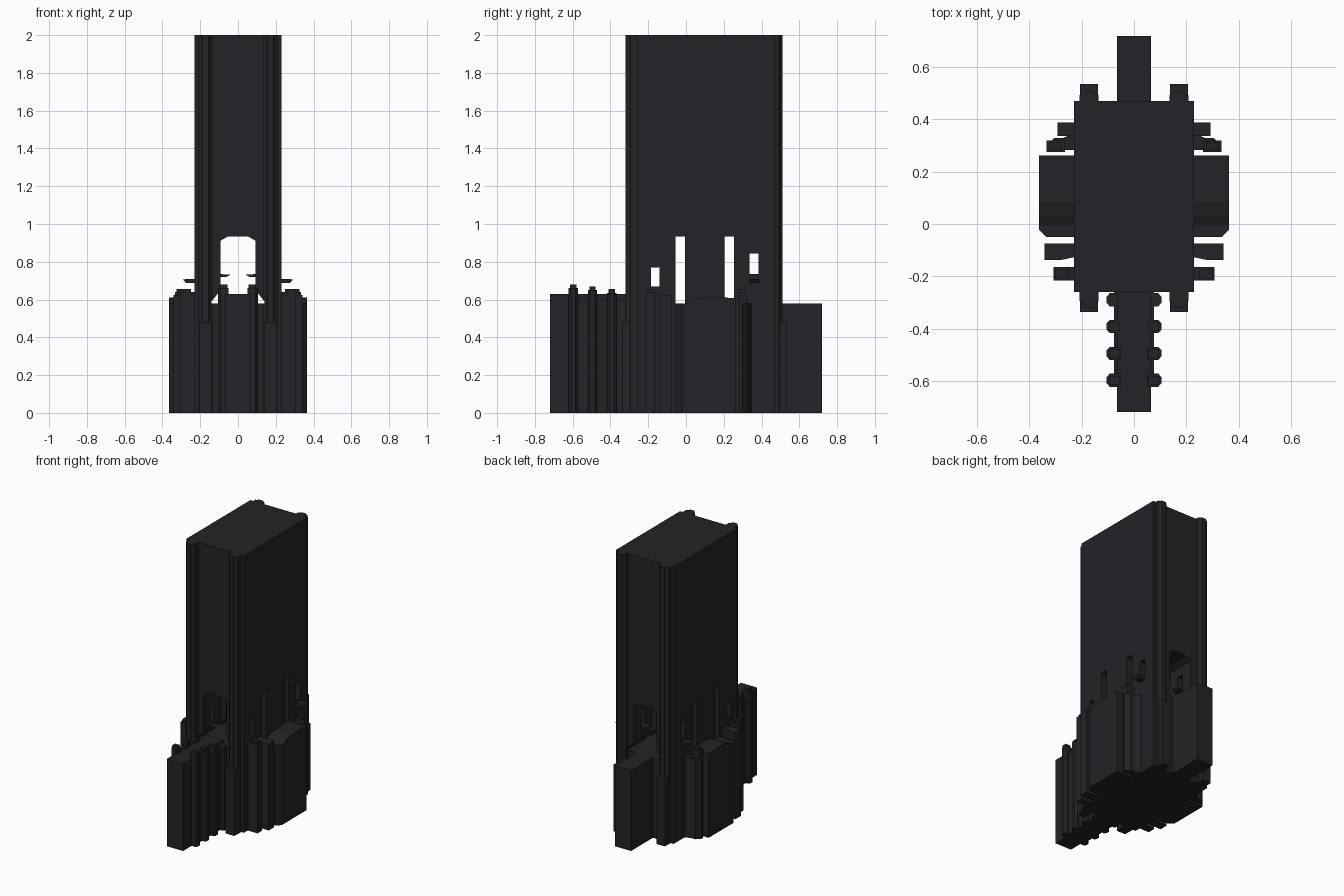
import bpy, bmesh

if "Cube" in bpy.data.objects:
    bpy.data.objects.remove(bpy.data.objects["Cube"])

dark = bpy.data.materials.new("dark_metal")
dark.diffuse_color = (0.017, 0.016, 0.02, 1)
dark.use_nodes = True
dark.node_tree.nodes["Principled BSDF"].inputs["Base Color"].default_value = dark.diffuse_color


def prism(name, pts, a, b, axis="z"):
    """Extrude a 2D profile along an axis: z uses (x,y), y uses (x,z), x uses (y,z)."""
    def place(p, t):
        return {"z": (p[0], p[1], t), "y": (p[0], t, p[1]), "x": (t, p[0], p[1])}[axis]
    bm = bmesh.new()
    low = [bm.verts.new(place(p, a)) for p in pts]
    f = bm.faces.new(low)
    top = bmesh.ops.extrude_face_region(bm, geom=[f])["geom"]
    vec = place((0, 0), b - a)
    bmesh.ops.translate(bm, vec=vec, verts=[v for v in top if isinstance(v, bmesh.types.BMVert)])
    bmesh.ops.recalc_face_normals(bm, faces=bm.faces[:])
    me = bpy.data.meshes.new(name)
    bm.to_mesh(me)
    bm.free()
    me.materials.append(dark)
    ob = bpy.data.objects.new(name, me)
    bpy.context.collection.objects.link(ob)
    return ob


def rect(x0, x1, y0, y1):
    return [(x0, y0), (x1, y0), (x1, y1), (x0, y1)]


def pair(name, pts, a, b, axis="z"):
    """Make a part and its mirror image across x = 0."""
    prism(name + "_right", pts, a, b, axis)
    if axis == "x":
        prism(name + "_left", pts, -b, -a, axis)
    else:
        prism(name + "_left", [(-x, y) for x, y in pts], a, b, axis)


def cut(target, pts, a, b, axis):
    cutter = prism("cutter", pts, a, b, axis)
    cutter.hide_render = True
    m = target.modifiers.new("cut", "BOOLEAN")
    m.operation, m.solver, m.object = "DIFFERENCE", "EXACT", cutter
    bpy.context.view_layer.update()
    dg = bpy.context.evaluated_depsgraph_get()
    me = bpy.data.meshes.new_from_object(target.evaluated_get(dg))
    target.modifiers.clear()
    target.data = me
    bpy.data.objects.remove(cutter)


# Tower plan: a box with a stepped rib near each corner
front = [(0.135, -0.26), (0.135, -0.295), (0.148, -0.305), (0.155, -0.32),
         (0.187, -0.32), (0.195, -0.305), (0.208, -0.295), (0.208, -0.26), (0.23, -0.26)]
back = [(x, 0.47 + (-0.26 - y) * 0.66) for x, y in reversed(front)]
half = front + back
plan = half + [(-x, y) for x, y in reversed(half)]
prism("base_core", plan, 0, 0.58)
tower = prism("tower", plan, 0.58, 2.0)

# Lengthwise arch, then the side slots and windows
arch = [(0.14, 0.5), (0.14, 0.59), (0.092, 0.65), (0.092, 0.912), (0.055, 0.933)]
cut(tower, arch + [(-x, z) for x, z in reversed(arch)], -0.5, 0.7, "y")
for y0, y1, z0, z1 in [(-0.055, -0.005, 0.5, 0.933), (0.205, 0.255, 0.5, 0.933),
                       (-0.185, -0.14, 0.67, 0.77), (0.335, 0.385, 0.73, 0.845)]:
    cut(tower, rect(y0, y1, z0, z1), -0.5, 0.5, "x")

# Lower corner buttresses
pair("front_buttress", rect(0.138, 0.206, -0.337, -0.25), 0, 0.48)
pair("rear_buttress", rect(0.138, 0.206, 0.46, 0.535), 0, 0.48)

# Long front and rear keels
prism("front_keel", rect(-0.065, 0.065, -0.72, -0.26), 0, 0.63)
prism("front_keel_cheeks", rect(-0.077, 0.077, -0.58, -0.25), 0, 0.60)
prism("rear_keel", rect(-0.065, 0.065, 0.46, 0.72), 0, 0.58)

# Bevelled ribs along the front keel
for i, (y, h) in enumerate([(-0.598, 0.66), (-0.495, 0.65), (-0.392, 0.635), (-0.29, 0.60)]):
    rib = [(0.05, y - 0.025), (0.093, y - 0.025), (0.105, y - 0.012),
           (0.105, y + 0.012), (0.093, y + 0.025), (0.05, y + 0.025)]
    pair(f"keel_rib_{i}", rib, 0, h)
    if i < 3:
        pair(f"keel_rib_cap_{i}", rect(0.055, 0.095, y - 0.017, y + 0.017), h, h + 0.02)

# Broad side blocks with chamfered front corners and a stepped crown
block = [(0.22, -0.05), (0.335, -0.05), (0.364, -0.022), (0.364, 0.262), (0.22, 0.262)]
pair("side_block", block, 0, 0.578)
crown = [(-0.005, 0.578), (0.03, 0.596), (0.08, 0.61), (0.21, 0.61), (0.262, 0.608), (0.262, 0.578)]
pair("side_crown", crown, 0.22, 0.364, "x")

# Side fins
pair("forward_fin", rect(0.22, 0.308, -0.217, -0.165), 0, 0.64)
pair("forward_fin_cap", rect(0.25, 0.3, -0.21, -0.175), 0.64, 0.655)
pair("middle_fin", [(0.22, -0.125), (0.28, -0.138), (0.342, -0.138), (0.342, -0.075), (0.22, -0.075)], 0, 0.625)
rear_fin = [(0.22, 0.284), (0.334, 0.284), (0.334, 0.3), (0.305, 0.33), (0.27, 0.33), (0.22, 0.352)]
pair("rear_fin", rear_fin, 0, 0.58)
pair("rear_fin_crest", rect(0.265, 0.334, 0.275, 0.32), 0.58, 0.64)
pair("rear_fin_cap", rect(0.275, 0.325, 0.284, 0.312), 0.64, 0.655)

# Thin window sills outside and inside the tower
pair("outer_sill", [(0.22, 0.687), (0.275, 0.687), (0.292, 0.707), (0.22, 0.71)], 0.336, 0.388, "y")
pair("inner_sill", [(0.1, 0.72), (0.06, 0.72), (0.04, 0.732), (0.1, 0.735)], 0.336, 0.386, "y")
pair("low_inner_sill", [(0.1, 0.645), (0.07, 0.645), (0.05, 0.657), (0.1, 0.662)], -0.185, -0.14, "y")
